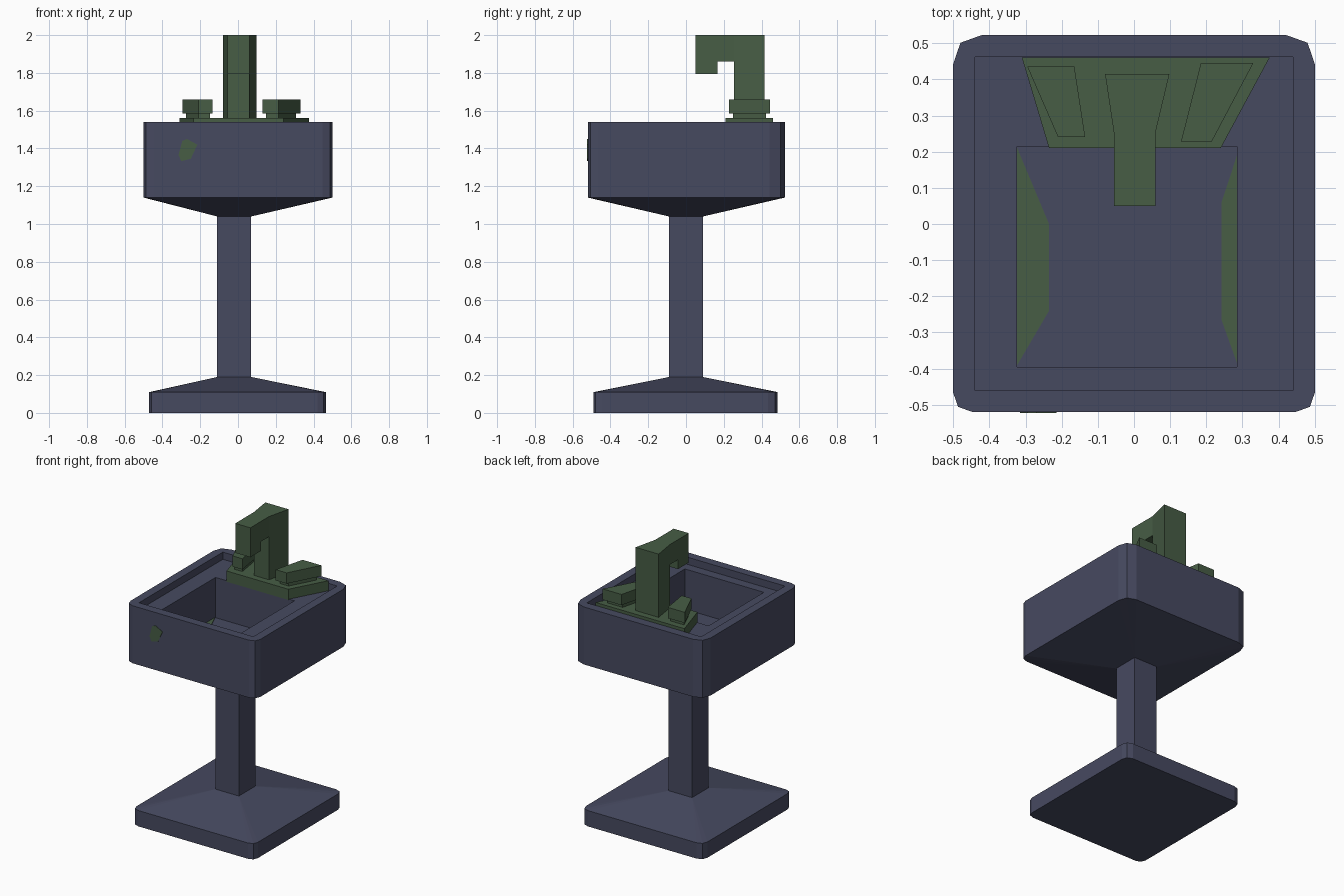
import bpy, bmesh

if "Cube" in bpy.data.objects:
    bpy.data.objects.remove(bpy.data.objects["Cube"])


def material(name, rgb):
    m = bpy.data.materials.new(name)
    m.diffuse_color = (*rgb, 1)
    m.use_nodes = True
    m.node_tree.nodes["Principled BSDF"].inputs["Base Color"].default_value = m.diffuse_color
    return m


BLUE = material("slate_blue", (0.062, 0.068, 0.118))
GREEN = material("dull_green", (0.063, 0.110, 0.060))


def loft(name, loops, mat):
    """Skin a stack of equal-length point loops and cap both ends."""
    bm = bmesh.new()
    rings = [[bm.verts.new(p) for p in loop] for loop in loops]
    n = len(rings[0])
    for a, b in zip(rings, rings[1:]):
        for i in range(n):
            j = (i + 1) % n
            bm.faces.new((a[i], a[j], b[j], b[i]))
    bm.faces.new(rings[0][::-1])
    bm.faces.new(rings[-1])
    bmesh.ops.remove_doubles(bm, verts=bm.verts, dist=0.0005)
    bmesh.ops.recalc_face_normals(bm, faces=bm.faces)
    me = bpy.data.meshes.new(name)
    bm.to_mesh(me)
    bm.free()
    me.materials.append(mat)
    ob = bpy.data.objects.new(name, me)
    bpy.context.collection.objects.link(ob)
    return ob


def ring(x0, x1, y0, y1, z, front=0.0, back=0.0):
    """12-point rectangle; each corner has a two-step bevel (0 = sharp)."""
    pts = []
    for x, y, sx, sy, c, flip in ((x0, y0, 1, 1, front, 0), (x1, y0, -1, 1, front, 1),
                                  (x1, y1, -1, -1, back, 0), (x0, y1, 1, -1, back, 1)):
        corner = [(x, y + sy * c, z), (x + sx * c * 0.25, y + sy * c * 0.27, z),
                  (x + sx * c, y, z)]
        pts += corner[::-1] if flip else corner
    return pts


def prism(name, outline, z0, z1, mat=GREEN):
    return loft(name, [[(x, y, z) for x, y in outline] for z in (z0, z1)], mat)


def inset(outline, k):
    cx = sum(p[0] for p in outline) / len(outline)
    cy = sum(p[1] for p in outline) / len(outline)
    return [(cx + (x - cx) * k, cy + (y - cy) * k) for x, y in outline]


# Foot, column and hollow basin in one skin
column = (-0.11, 0.07, -0.09, 0.09)
foot = (-0.47, 0.465, -0.49, 0.485)
basin = (-0.5, 0.5, -0.52, 0.523)
recess = (-0.44, 0.44, -0.46, 0.462)
bowl = (-0.323, 0.285, -0.395, 0.214)
loft("pedestal_basin", [
    ring(*foot, 0, 0.045, 0.05), ring(*foot, 0.11, 0.045, 0.05),
    ring(*column, 0.19), ring(*column, 1.04),
    ring(*basin, 1.14, 0.053, 0.08), ring(*basin, 1.54, 0.053, 0.08),
    ring(*recess, 1.54), ring(*recess, 1.49),
    ring(*bowl, 1.49), ring(*bowl, 1.21)], BLUE)

# Green patches on the bowl floor
prism("floor_patch_left", [(-0.323, 0.21), (-0.323, -0.39), (-0.235, -0.24), (-0.235, 0.0)],
      1.208, 1.214)
prism("floor_patch_right", [(0.285, -0.385), (0.285, 0.19), (0.242, 0.06), (0.242, -0.265)],
      1.208, 1.214)

# Green chip on the front face
chip = [(-0.295, 1.44), (-0.27, 1.45), (-0.215, 1.42), (-0.25, 1.345), (-0.30, 1.333), (-0.315, 1.365)]
loft("front_chip", [[(x, y, z) for x, z in chip] for y in (-0.523, -0.517)], GREEN)

# Tap deck
prism("tap_plate", [(-0.235, 0.21), (0.24, 0.21), (0.375, 0.46), (-0.31, 0.46)], 1.485, 1.56)

# Handles, each on a narrower neck
handles = {
    "left": [(-0.21, 0.24), (-0.135, 0.24), (-0.165, 0.435), (-0.295, 0.435)],
    "right": [(0.13, 0.228), (0.215, 0.228), (0.33, 0.445), (0.185, 0.445)],
}
for side, shape in handles.items():
    prism("handle_neck_" + side, inset(shape, 0.8), 1.555, 1.587)
    prism("handle_" + side, shape, 1.585, 1.66)

# Spout: flared upright and hooked arm
prism("spout_upright", [(-0.056, 0.255), (0.06, 0.255), (0.098, 0.415), (-0.08, 0.415)], 1.55, 2.0)
arm = [(0.05, 1.795), (0.168, 1.795), (0.168, 1.86), (0.256, 1.86), (0.256, 2.0), (0.05, 2.0)]
loft("spout_arm", [[(x, y, z) for y, z in arm] for x in (-0.056, 0.06)], GREEN)
